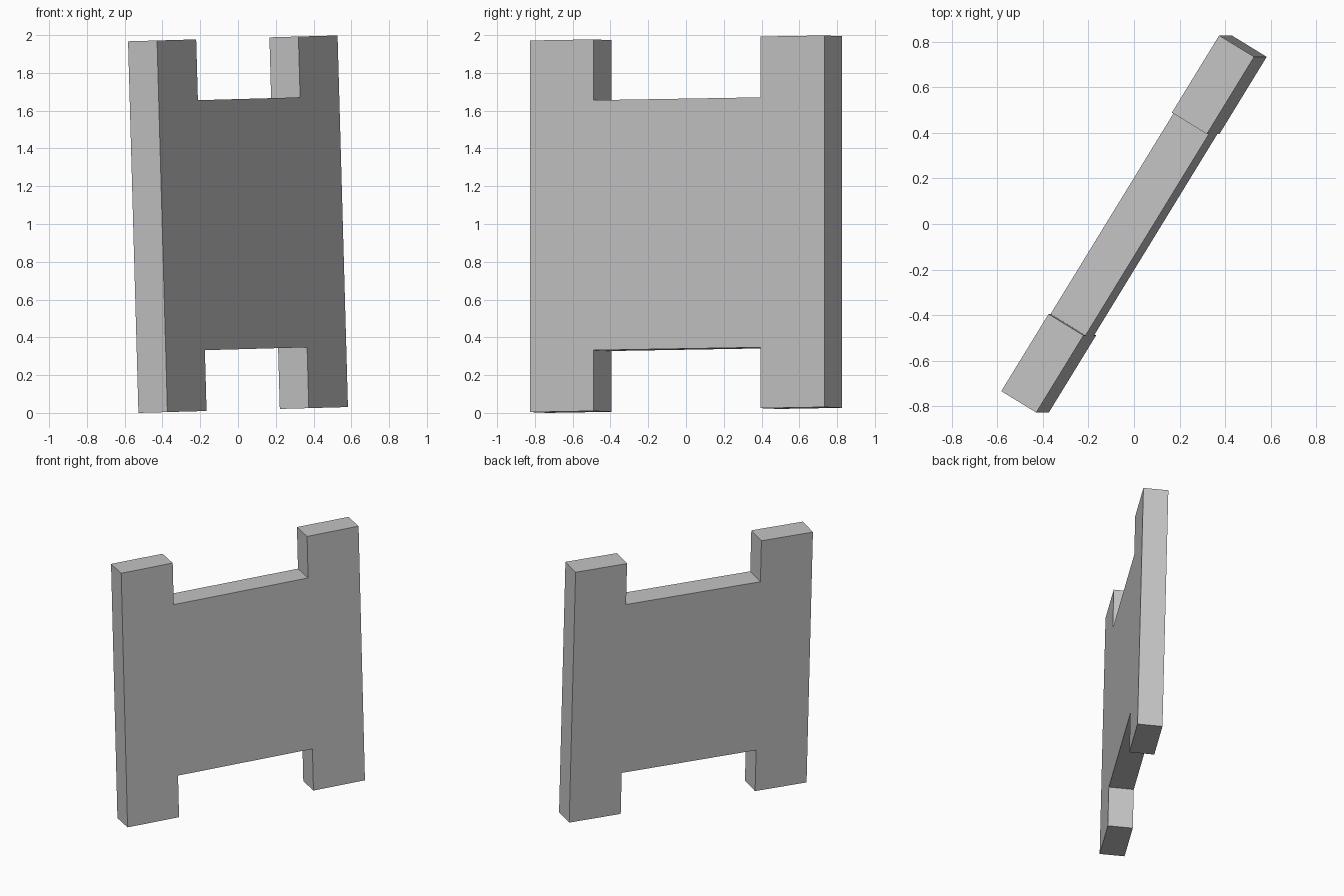
import bpy
import bmesh
from math import radians
from mathutils import Matrix, Vector

cube = bpy.data.objects.get("Cube")
if cube:
    bpy.data.objects.remove(cube, do_unlink=True)

# Plain grey
grey = bpy.data.materials.new("plain_grey")
grey.use_nodes = True
colour = (0.55, 0.55, 0.55, 1)
grey.diffuse_color = colour
grey.node_tree.nodes["Principled BSDF"].inputs["Base Color"].default_value = colour

# Overall sizes of the notched panel
half_length, half_height, half_depth = 0.915, 0.984, 0.09
post_width, notch_depth = 0.397, 0.322
inner_x = half_length - post_width
inner_z = half_height - notch_depth

# H-shaped outline: one quarter, mirrored round the centre
quarter = [(half_length, half_height), (inner_x, half_height), (inner_x, inner_z)]
upper = quarter + [(-x, z) for x, z in reversed(quarter)]
outline = upper + [(x, -z) for x, z in reversed(upper)]

# Extrude the outline through the panel thickness
bm = bmesh.new()
face = bm.faces.new([bm.verts.new((x, -half_depth, z)) for x, z in outline])
result = bmesh.ops.extrude_face_region(bm, geom=[face])
moved = [v for v in result["geom"] if isinstance(v, bmesh.types.BMVert)]
bmesh.ops.translate(bm, verts=moved, vec=Vector((0, 2 * half_depth, 0)))
bmesh.ops.recalc_face_normals(bm, faces=bm.faces)

# Turn the panel, lean it slightly, and stand it on the ground
lean = Matrix.Rotation(radians(-1.6), 4, "Y") @ Matrix.Rotation(radians(58.5), 4, "Z")
bm.transform(lean)
lowest = min(v.co.z for v in bm.verts)
bm.transform(Matrix.Translation((0, 0, -lowest)))

mesh = bpy.data.meshes.new("notched_panel")
bm.to_mesh(mesh)
bm.free()
mesh.materials.append(grey)
panel = bpy.data.objects.new("notched_panel", mesh)
bpy.context.collection.objects.link(panel)
